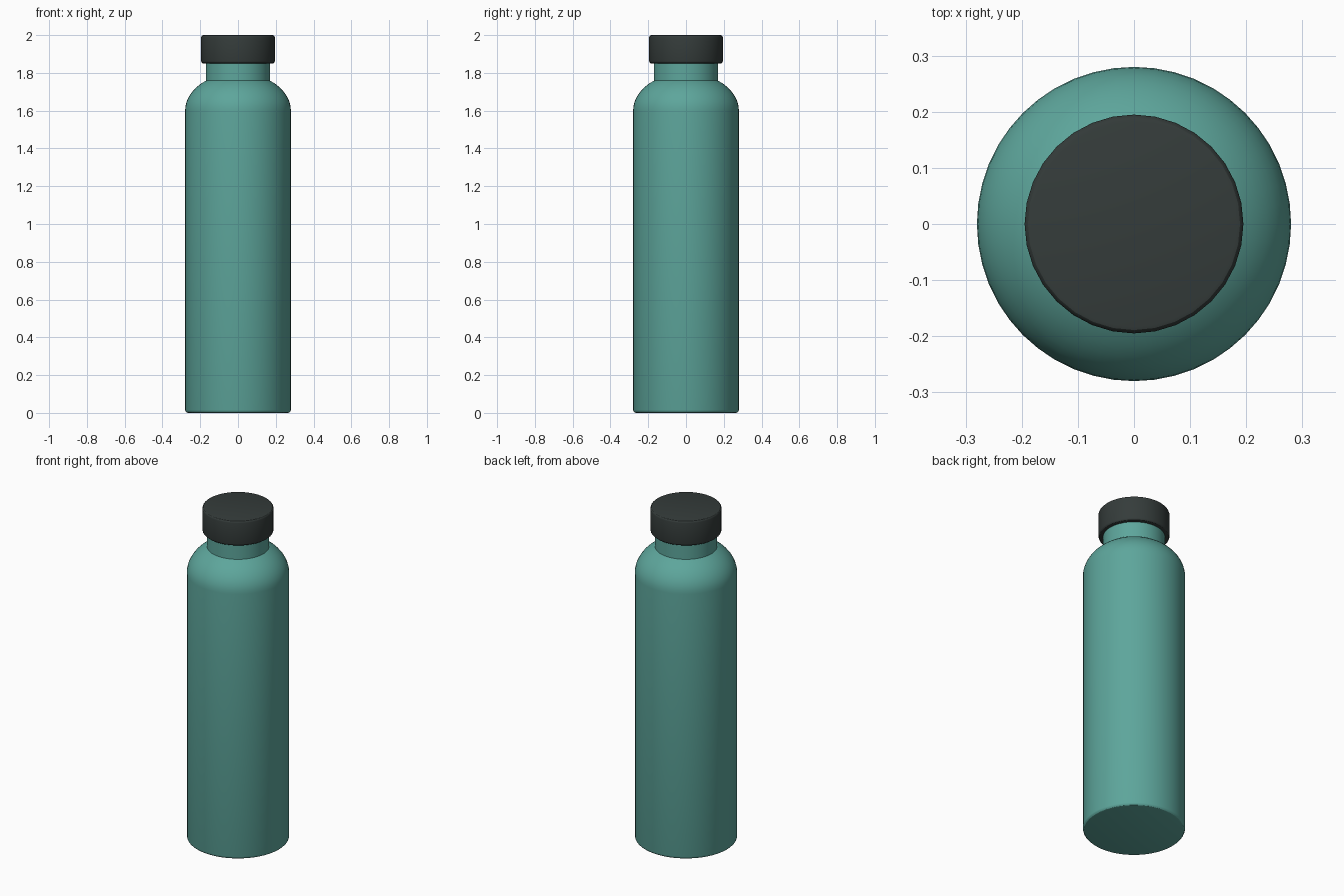
import bpy, bmesh
from math import pi, sin, cos

if "Cube" in bpy.data.objects:
    bpy.data.objects.remove(bpy.data.objects["Cube"])


def material(name, rgb):
    m = bpy.data.materials.new(name)
    m.diffuse_color = (*rgb, 1)
    m.use_nodes = True
    m.node_tree.nodes["Principled BSDF"].inputs["Base Color"].default_value = m.diffuse_color
    return m


def lathe(name, profile, sides, mat):
    """Spin an (r, z) profile around z; both ends are closed flat."""
    bm = bmesh.new()
    rings = [[bm.verts.new((r * cos(2 * pi * i / sides), r * sin(2 * pi * i / sides), z))
              for i in range(sides)] for r, z in profile]
    for low, high in zip(rings, rings[1:]):
        for i in range(sides):
            j = (i + 1) % sides
            bm.faces.new((low[i], low[j], high[j], high[i]))
    bm.faces.new(rings[0][::-1])
    bm.faces.new(rings[-1])
    me = bpy.data.meshes.new(name)
    bm.to_mesh(me)
    bm.free()
    ob = bpy.data.objects.new(name, me)
    bpy.context.collection.objects.link(ob)
    me.materials.append(mat)
    bpy.ops.object.select_all(action='DESELECT')
    ob.select_set(True)
    bpy.context.view_layer.objects.active = ob
    bpy.ops.object.shade_smooth_by_angle(angle=pi / 6)
    return ob


def round_corner(r, z, size, top, steps=3):
    """Quarter-circle edge of a cylinder, listed from low to high."""
    pts = []
    for k in range(steps + 1):
        a = k / steps * pi / 2
        if top:
            pts.append((r - size + size * cos(a), z - size + size * sin(a)))
        else:
            pts.append((r - size + size * sin(a), z + size - size * cos(a)))
    return pts


teal = material("teal", (0.11, 0.38, 0.33))
dark = material("charcoal", (0.035, 0.045, 0.043))

# Body with softly rounded foot and domed shoulder
R, SHOULDER_Z, DOME = 0.28, 1.60, 0.20
dome = [(R * cos(a), SHOULDER_Z + DOME * sin(a))
        for a in (k / 14 * pi / 2 for k in range(12))]
lathe("bottle_body", round_corner(R, 0, 0.015, False) + dome, 48, teal)

# Neck
lathe("bottle_neck", [(0.17, 1.72), (0.17, 1.87)], 48, teal)

# Screw cap
lathe("cap", round_corner(0.195, 1.85, 0.012, False)
      + round_corner(0.195, 2.0, 0.012, True), 32, dark)
